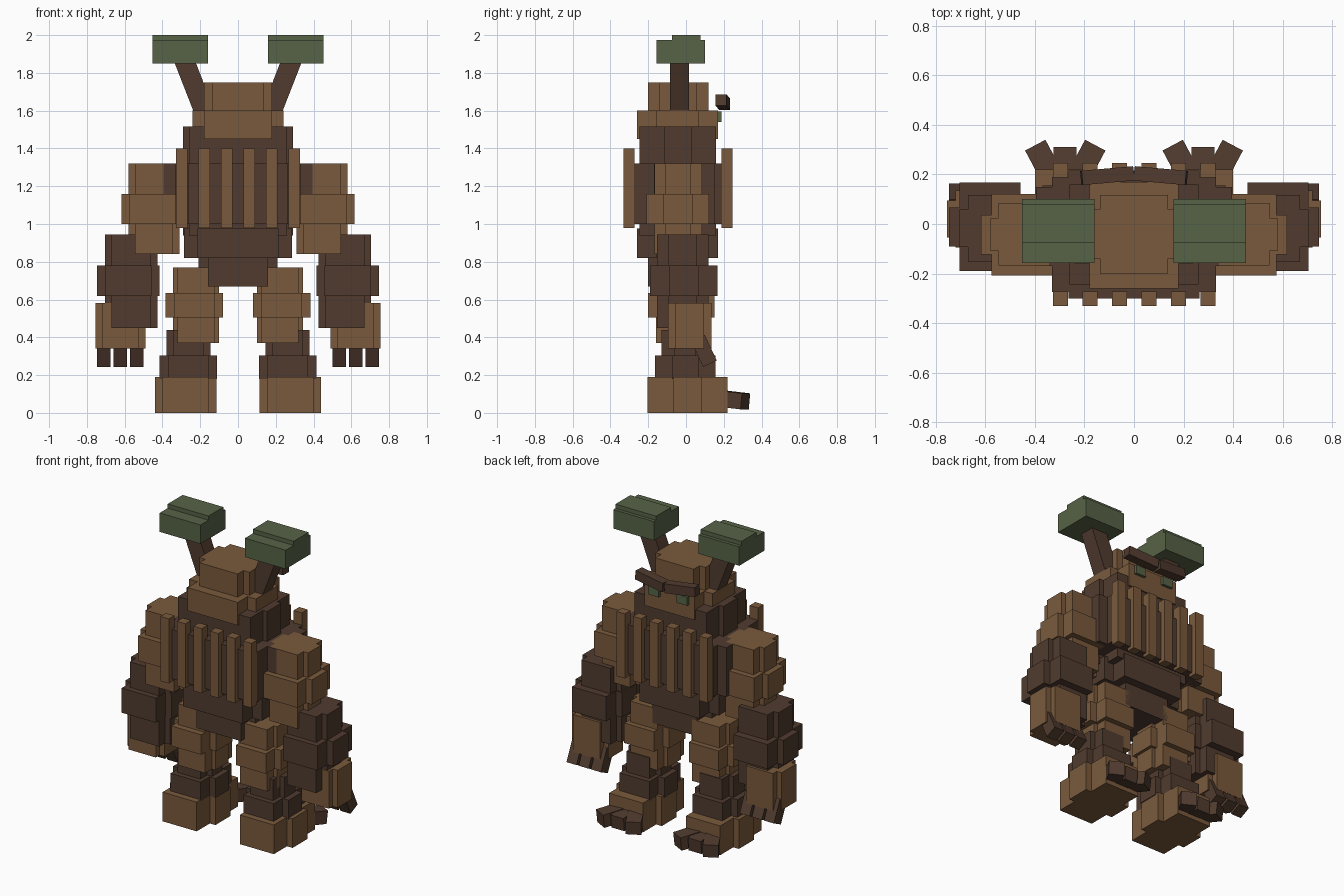
import bpy, bmesh, math
from mathutils import Matrix, Vector

if "Cube" in bpy.data.objects:
    bpy.data.objects.remove(bpy.data.objects["Cube"])


def material(name, rgb):
    m = bpy.data.materials.new(name)
    m.diffuse_color = (*rgb, 1)
    m.use_nodes = True
    m.node_tree.nodes["Principled BSDF"].inputs["Base Color"].default_value = m.diffuse_color
    return m


TAN = material("light_bark", (0.195, 0.102, 0.046))
DARK = material("dark_bark", (0.082, 0.044, 0.028))
GREEN = material("moss_green", (0.095, 0.125, 0.062))


def build(name, mat, boxes):
    """One object from (x0, x1, y0, y1, z0, z1) boxes."""
    bm = bmesh.new()
    for x0, x1, y0, y1, z0, z1 in boxes:
        m = Matrix.Translation(((x0 + x1) / 2, (y0 + y1) / 2, (z0 + z1) / 2))
        bmesh.ops.create_cube(bm, size=1, matrix=m @ Matrix.Diagonal((x1 - x0, y1 - y0, z1 - z0, 1)))
    me = bpy.data.meshes.new(name)
    bm.to_mesh(me)
    bm.free()
    me.materials.append(mat)
    ob = bpy.data.objects.new(name, me)
    bpy.context.collection.objects.link(ob)
    return ob


def cross(x0, x1, y0, y1, z0, z1, dx=0.035, dy=0.08):
    """Plus-shaped block: one box wide in x, one deep in y."""
    return [(x0, x1, y0 + dy, y1 - dy, z0, z1), (x0 + dx, x1 - dx, y0, y1, z0, z1)]


def bar(name, mat, size, loc, rot):
    """Turned box."""
    sx, sy, sz = (s / 2 for s in size)
    ob = build(name, mat, [(-sx, sx, -sy, sy, -sz, sz)])
    ob.location = loc
    ob.rotation_euler = [math.radians(a) for a in rot]
    return ob


def flip(boxes, s):
    return [(min(s * b[0], s * b[1]), max(s * b[0], s * b[1]), *b[2:]) for b in boxes]


# Trunk
build("chest", DARK, cross(-0.29, 0.29, -0.245, 0.16, 0.94, 1.515, 0.03, 0.13))
build("chest_band", DARK, [(-0.265, 0.265, -0.30, 0.215, 1.0, 1.32),
                           (-0.33, 0.33, -0.275, 0.19, 1.0, 1.32),
                           (-0.395, 0.395, -0.17, 0.15, 1.0, 1.32)])
build("waist", DARK, cross(-0.285, 0.285, -0.26, 0.17, 0.82, 0.975, 0.07, 0.1))
build("pelvis", DARK, cross(-0.21, 0.21, -0.20, 0.115, 0.67, 0.9, 0.05, 0.08))
ribs = []
for i in range(6):
    x = -0.297 + i * 0.119
    for y0, y1 in ((-0.33, -0.272), (0.188, 0.246)):
        ribs.append((x - 0.03, x + 0.03, y0, y1, 0.98, 1.4))
build("ribs", TAN, ribs)

# Head
build("head_lower", TAN, cross(-0.24, 0.24, -0.26, 0.17, 1.45, 1.6, 0.06, 0.1))
build("head_upper", TAN, cross(-0.18, 0.18, -0.20, 0.118, 1.58, 1.75, 0.042, 0.06))

for s, side in ((-1, "left"), (1, "right")):
    # Face
    build("eye_" + side, GREEN, flip([(0.065, 0.14, 0.165, 0.188, 1.54, 1.595)], s))
    bar("brow_" + side, DARK, (0.21, 0.058, 0.06), (s * 0.108, 0.195, 1.645), (0, -s * 6, -s * 5))

    # Antler and its leaf clump
    a, b = Vector((s * 0.29, -0.032, 1.88)), Vector((s * 0.165, -0.036, 1.56))
    tilt = math.degrees(math.atan2(a.x - b.x, a.z - b.z))
    bar("antler_" + side, DARK, (0.105, 0.1, (a - b).length), (a + b) / 2, (0, tilt, 0))
    build("leaf_clump_" + side, GREEN, flip([(0.16, 0.453, -0.157, 0.1, 1.85, 1.973),
                                             (0.16, 0.453, -0.075, 0.078, 1.95, 2.0)], s))

    # Arm
    build("upper_arm_" + side, TAN, flip(cross(0.31, 0.58, -0.168, 0.085, 0.84, 1.32, 0.034, 0.06), s))
    build("upper_arm_band_" + side, TAN, flip(cross(0.285, 0.617, -0.208, 0.122, 1.0, 1.16, 0.042, 0.085), s))
    build("forearm_" + side, DARK, flip(cross(0.425, 0.705, -0.153, 0.118, 0.45, 0.945, 0.035, 0.06), s))
    build("forearm_band_" + side, DARK, flip(cross(0.415, 0.747, -0.19, 0.167, 0.62, 0.78, 0.043, 0.1), s))
    build("hand_" + side, TAN, flip(cross(0.49, 0.755, -0.095, 0.135, 0.34, 0.583, 0.035, 0.04), s))
    for i, x in enumerate((0.535, 0.623, 0.71)):
        bar(f"finger_{side}_{i}", DARK, (0.072, 0.08, 0.15), (s * x, 0.095, 0.328), (25, 0, 0))

    # Leg
    build("thigh_" + side, TAN, flip(cross(0.10, 0.345, -0.16, 0.115, 0.37, 0.77, 0.025, 0.07), s))
    build("thigh_band_" + side, TAN, flip(cross(0.08, 0.385, -0.20, 0.15, 0.505, 0.635, 0.045, 0.09), s))
    build("shin_" + side, DARK, flip(cross(0.145, 0.378, -0.13, 0.12, 0.15, 0.44, 0.035, 0.07), s))
    build("shin_band_" + side, DARK, flip(cross(0.11, 0.415, -0.163, 0.155, 0.18, 0.305, 0.045, 0.09), s))
    build("foot_" + side, TAN, flip(cross(0.115, 0.44, -0.203, 0.22, 0, 0.19, 0.04, 0.135), s))
    for i, (x, y, turn) in enumerate(((0.19, 0.255, 28), (0.278, 0.24, 0), (0.365, 0.255, -28))):
        bar(f"toe_{side}_{i}", DARK, (0.093, 0.135, 0.085), (s * x, y, 0.068), (-6, 0, s * turn))
